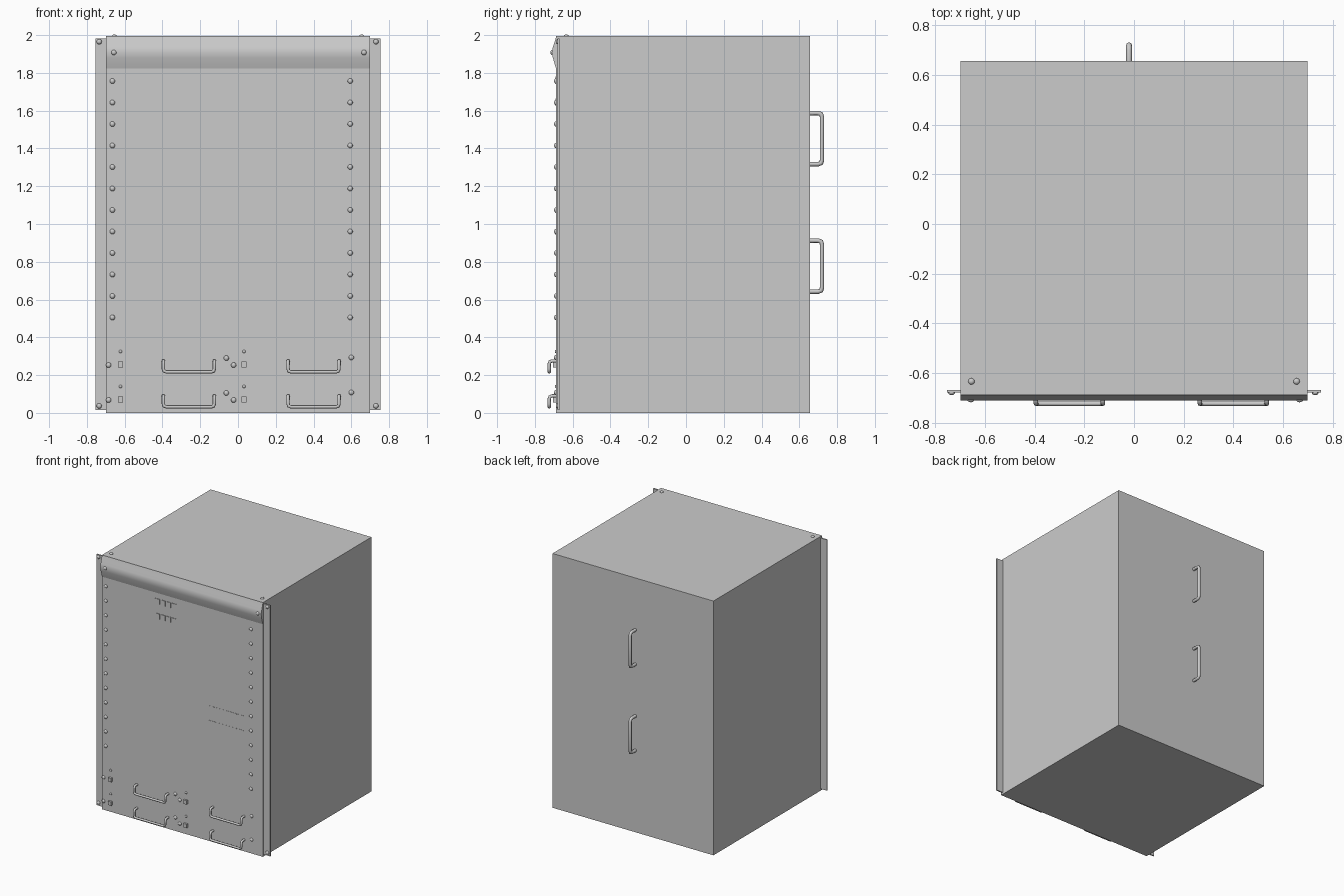
import bpy
import bmesh
import math
from mathutils import Vector, Matrix

cube = bpy.data.objects.get("Cube")
if cube:
    bpy.data.objects.remove(cube, do_unlink=True)

grey = bpy.data.materials.new("painted_grey_metal")
grey.use_nodes = True
colour = (0.6, 0.6, 0.6, 1)
grey.diffuse_color = colour
grey.node_tree.nodes["Principled BSDF"].inputs["Base Color"].default_value = colour

FRONT, BACK, TOP = -0.688, 0.657, 1.994


def finish(name, bm, angle=None):
    bmesh.ops.recalc_face_normals(bm, faces=bm.faces)
    mesh = bpy.data.meshes.new(name)
    bm.to_mesh(mesh)
    bm.free()
    mesh.materials.append(grey)
    obj = bpy.data.objects.new(name, mesh)
    bpy.context.collection.objects.link(obj)
    if angle:
        bpy.ops.object.select_all(action='DESELECT')
        obj.select_set(True)
        bpy.context.view_layer.objects.active = obj
        bpy.ops.object.shade_smooth_by_angle(angle=math.radians(angle))
    return obj


def add_box(bm, low, high):
    low, high = Vector(low), Vector(high)
    size = Matrix.Diagonal((high - low).to_4d())
    size[3][3] = 1
    bmesh.ops.create_cube(bm, size=1, matrix=Matrix.Translation((low + high) / 2) @ size)


def boxes(name, spans):
    bm = bmesh.new()
    for low, high in spans:
        add_box(bm, low, high)
    return finish(name, bm)


def screws(name, places, radius, direction=(0, -1, 0)):
    # Low domes: half spheres flattened along the facing direction
    turn = Vector(direction).to_track_quat('Z', 'Y').to_matrix().to_4x4()
    bm = bmesh.new()
    for place in places:
        matrix = Matrix.Translation(place) @ turn @ Matrix.Diagonal((1, 1, 0.75, 1))
        bmesh.ops.create_uvsphere(bm, u_segments=12, v_segments=8, radius=radius, matrix=matrix)
    finish(name, bm, 40)


def handle(name, points, radius, cut):
    # Bent rod with rounded corners
    points = [Vector(p) for p in points]
    path = [points[0]]
    for a, b, c in zip(points, points[1:], points[2:]):
        start = b + (a - b).normalized() * cut
        end = b + (c - b).normalized() * cut
        path += [start, (start + end) / 4 + b / 2, end]
    path.append(points[-1])
    curve = bpy.data.curves.new(name, 'CURVE')
    curve.dimensions = '3D'
    curve.bevel_depth = radius
    curve.bevel_resolution = 2
    curve.use_fill_caps = True
    spline = curve.splines.new('POLY')
    spline.points.add(len(path) - 1)
    for point, co in zip(spline.points, path):
        point.co = (*co, 1)
    obj = bpy.data.objects.new(name, curve)
    bpy.context.collection.objects.link(obj)
    mesh = bpy.data.meshes.new_from_object(obj.evaluated_get(bpy.context.evaluated_depsgraph_get()))
    bpy.data.objects.remove(obj, do_unlink=True)
    bm = bmesh.new()
    bm.from_mesh(mesh)
    finish(name, bm, 50)


# Cabinet body and side mounting flanges
boxes("cabinet_body", [((-0.698, FRONT, 0), (0.698, BACK, TOP))])
for side, x in (("right", -0.725), ("left", 0.725)):
    boxes(side + "_flange", [((x - 0.029, -0.679, 0.015), (x + 0.029, -0.669, 1.982))])

# Bowed strip along the top of the front
profile = [(-0.685, 1.815), (-0.695, 1.845), (-0.705, 1.88), (-0.711, 1.91),
           (-0.705, 1.935), (-0.695, 1.965), (-0.687, TOP), (-0.68, TOP), (-0.68, 1.815)]
bm = bmesh.new()
cap = bm.faces.new([bm.verts.new((-0.698, y, z)) for y, z in profile])
extruded = bmesh.ops.extrude_face_region(bm, geom=[cap], use_keep_orig=True)
bmesh.ops.translate(bm, vec=(1.396, 0, 0),
                    verts=[v for v in extruded["geom"] if isinstance(v, bmesh.types.BMVert)])
finish("bowed_top_strip", bm, 40)

# Screw columns down both edges of the front
column = [0.505 + 0.1138 * i for i in range(12)]
for side, x in (("right", -0.665), ("left", 0.594)):
    screws(side + "_screw_column", [(x, FRONT, z) for z in column], 0.014)

screws("flange_screws", [(x, -0.679, z) for x in (-0.735, 0.73) for z in (0.037, 1.965)], 0.014)
screws("strip_screws", [(x, -0.708, 1.908) for x in (-0.657, 0.667)], 0.014)
screws("roof_screws", [(x, -0.634, TOP) for x in (-0.655, 0.655)], 0.013, (0, 0, 1))

# Two drawer rows: handles, screws and latches
for row, z in (("upper", 0.253), ("lower", 0.068)):
    for side, x in (("right", -0.26), ("left", 0.4)):
        bar = [(x - 0.135, FRONT + 0.005, z + 0.022), (x - 0.135, -0.724, z + 0.022),
               (x - 0.135, -0.724, z - 0.036), (x + 0.135, -0.724, z - 0.036),
               (x + 0.135, -0.724, z + 0.022), (x + 0.135, FRONT + 0.005, z + 0.022)]
        handle(f"{row}_{side}_drawer_handle", bar, 0.009, 0.016)
    places = [(-0.685, z), (-0.062, z + 0.037), (-0.023, z), (0.6, z + 0.04)]
    screws(row + "_drawer_screws", [(x, FRONT, pz) for x, pz in places], 0.014)
    screws(row + "_latch_pins", [(x, FRONT, z + 0.072) for x in (-0.622, 0.032)], 0.009)
    boxes(row + "_latches", [((x - 0.014, FRONT - 0.016, z - 0.012),
                              (x + 0.014, FRONT + 0.002, z + 0.018)) for x in (-0.622, 0.032)])

# Vertical carrying handles on the back
for level, z in (("upper", 1.452), ("lower", 0.777)):
    ends = [(-0.02, BACK - 0.005, z + 0.135), (-0.02, 0.72, z + 0.135),
            (-0.02, 0.72, z - 0.135), (-0.02, BACK - 0.005, z - 0.135)]
    handle(level + "_back_handle", ends, 0.012, 0.02)

# Thin indicator plates and vent ribs on the front
for row, z in (("upper", 1.76), ("lower", 1.645)):
    boxes(row + "_indicator_plates", [((-0.235 + i * 0.048, FRONT - 0.004, z - 0.02),
                                       (-0.195 + i * 0.048, FRONT + 0.002, z + 0.02))
                                      for i in range(4)])
for row, z in (("upper", 1.06), ("lower", 0.945)):
    boxes(row + "_vent_ribs", [((0.23 + i * 0.028, FRONT - 0.002, z - 0.002),
                                (0.248 + i * 0.028, FRONT + 0.002, z + 0.002))
                               for i in range(11)])
